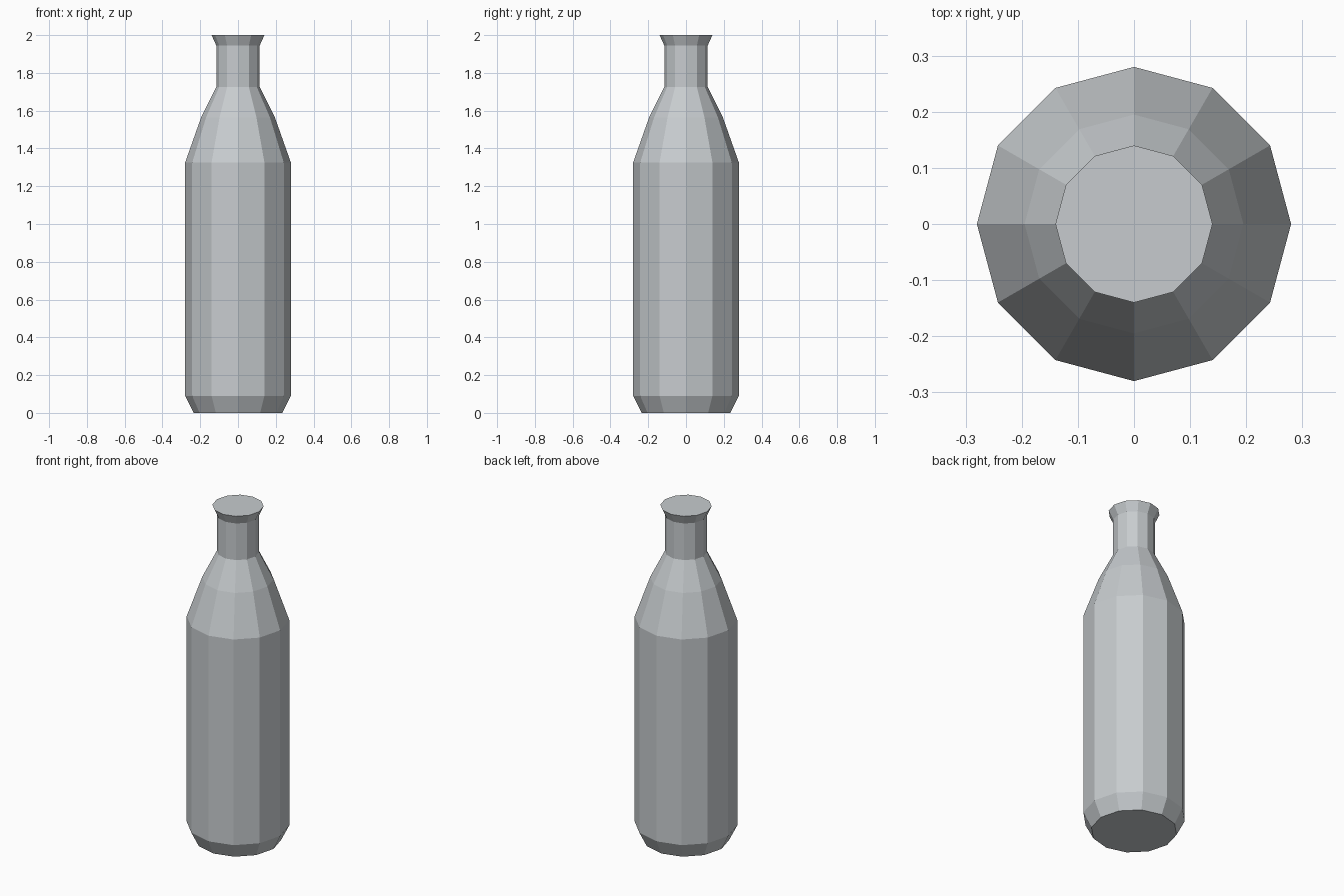
import bpy
import bmesh
from math import cos, sin, tau

cube = bpy.data.objects.get("Cube")
if cube:
    bpy.data.objects.remove(cube, do_unlink=True)

SIDES = 12

# Bottle silhouette from base to lip: (radius, height)
PROFILE = [
    (0.235, 0.0),
    (0.28, 0.09),
    (0.28, 1.325),
    (0.195, 1.565),
    (0.115, 1.725),
    (0.115, 1.945),
    (0.14, 2.0),
]


def make_material(name, color):
    mat = bpy.data.materials.new(name)
    mat.use_nodes = True
    mat.diffuse_color = color
    mat.node_tree.nodes["Principled BSDF"].inputs["Base Color"].default_value = color
    return mat


def lathe(name, profile, mat):
    """Closed faceted solid of revolution about z."""
    bm = bmesh.new()
    rings = [
        [bm.verts.new((r * cos(tau * i / SIDES), r * sin(tau * i / SIDES), z))
         for i in range(SIDES)]
        for r, z in profile
    ]
    for low, high in zip(rings, rings[1:]):
        for i in range(SIDES):
            j = (i + 1) % SIDES
            bm.faces.new((low[i], low[j], high[j], high[i]))
    # Flat base and top
    bm.faces.new(rings[0][::-1])
    bm.faces.new(rings[-1])
    mesh = bpy.data.meshes.new(name)
    bm.to_mesh(mesh)
    bm.free()
    mesh.materials.append(mat)
    obj = bpy.data.objects.new(name, mesh)
    bpy.context.collection.objects.link(obj)
    return obj


grey = make_material("pale grey", (0.57, 0.60, 0.62, 1.0))
lathe("bottle", PROFILE, grey)
